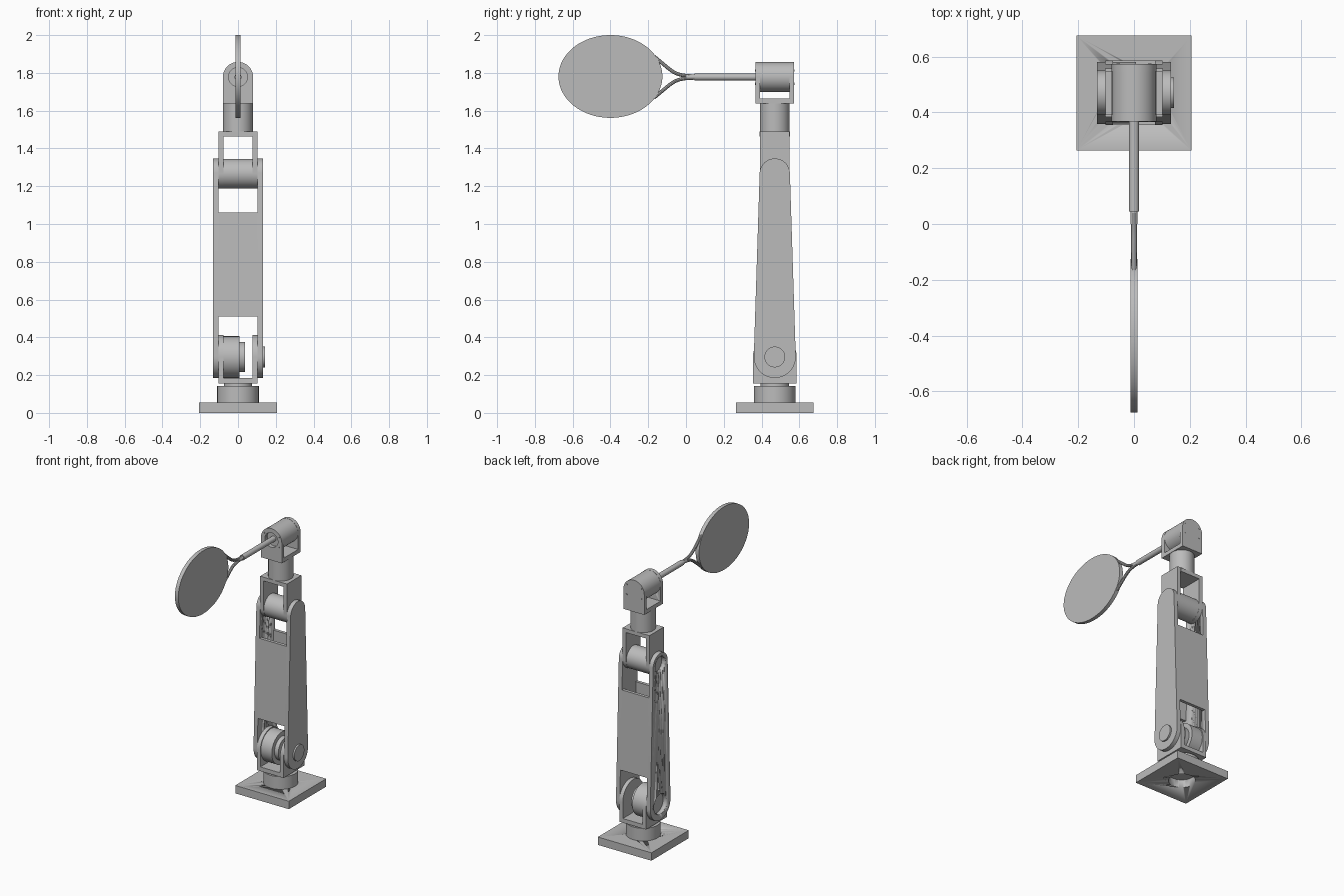
import bpy, bmesh, math
from mathutils import Vector

if "Cube" in bpy.data.objects:
    bpy.data.objects.remove(bpy.data.objects["Cube"])

grey = bpy.data.materials.new("plain grey")
grey.use_nodes = True
GREY = (0.50, 0.50, 0.50, 1)
grey.diffuse_color = GREY
grey.node_tree.nodes["Principled BSDF"].inputs["Base Color"].default_value = GREY

CY = 0.47                                   # y of the column axis
SHOULDER, ELBOW, WRIST = 0.296, 1.267, 1.778  # joint heights


def finish(ob):
    ob.data.materials.append(grey)
    bpy.ops.object.select_all(action='DESELECT')
    ob.select_set(True)
    bpy.context.view_layer.objects.active = ob
    bpy.ops.object.shade_smooth_by_angle(angle=math.radians(30))
    return ob


def prism(name, profile, axis, a, b):
    """Extrude a 2D profile from a to b along an axis; profile is (y,z), (x,z) or (x,y)."""
    place = {'X': lambda u, v, t: (t, u, v),
             'Y': lambda u, v, t: (u, t, v),
             'Z': lambda u, v, t: (u, v, t)}[axis]
    bm = bmesh.new()
    face = bm.faces.new([bm.verts.new(place(u, v, a)) for u, v in profile])
    out = bmesh.ops.extrude_face_region(bm, geom=[face])
    moved = [g for g in out['geom'] if isinstance(g, bmesh.types.BMVert)]
    bmesh.ops.translate(bm, verts=moved, vec=Vector(place(0, 0, b - a)))
    bmesh.ops.recalc_face_normals(bm, faces=bm.faces)
    mesh = bpy.data.meshes.new(name)
    bm.to_mesh(mesh)
    bm.free()
    ob = bpy.data.objects.new(name, mesh)
    bpy.context.collection.objects.link(ob)
    return finish(ob)


def arc(u, v, r, start, end, n=32):
    return [(u + r * math.cos(start + (end - start) * i / n),
             v + r * math.sin(start + (end - start) * i / n)) for i in range(n + 1)]


def disc(u, v, r, n=64, rv=None):
    return [(u + r * math.cos(2 * math.pi * i / n),
             v + (rv or r) * math.sin(2 * math.pi * i / n)) for i in range(n)]


def rect(u0, u1, v0, v1):
    return [(u0, v0), (u1, v0), (u1, v1), (u0, v1)]


def cheek(u, v, r, flat):
    """Plate outline: round at (u, v), square at height flat above or below."""
    if flat < v:
        return arc(u, v, r, 0, math.pi) + [(u - r, flat), (u + r, flat)]
    return arc(u, v, r, math.pi, 2 * math.pi) + [(u + r, flat), (u - r, flat)]


def bore(ob, profile, axis, a, b):
    cutter = prism("cutter", profile, axis, a, b)
    cutter.hide_render = True
    bpy.context.view_layer.objects.active = ob
    mod = ob.modifiers.new("bore", 'BOOLEAN')
    mod.operation, mod.object, mod.solver = 'DIFFERENCE', cutter, 'EXACT'
    bpy.ops.object.modifier_move_to_index(modifier=mod.name, index=0)
    bpy.ops.object.modifier_apply(modifier=mod.name)
    bpy.data.objects.remove(cutter)


# Base plate with a round hole underneath, collar and turntable
base = prism("base_plate", rect(-0.206, 0.206, 0.264, 0.675), 'Z', 0, 0.055)
bore(base, disc(0, CY, 0.085), 'Z', -0.02, 0.08)
prism("base_collar", disc(0, CY, 0.11), 'Z', 0.055, 0.143)
prism("turntable", disc(0, CY, 0.075), 'Z', 0.143, 0.156)

# Shoulder fork and its motor
prism("shoulder_fork_floor", rect(-0.076, 0.076, CY - 0.116, CY + 0.116), 'Z', 0.155, 0.184)
for side, s in (("left", 1), ("right", -1)):
    prism(f"shoulder_fork_{side}", cheek(CY, SHOULDER, 0.116, 0.155), 'X', s * 0.076, s * 0.103)
prism("shoulder_motor", disc(CY, SHOULDER, 0.11), 'X', -0.076, 0.008)
prism("shoulder_motor_flange", disc(CY, SHOULDER, 0.08), 'X', 0.008, 0.037)
prism("shoulder_cap", disc(CY, SHOULDER, 0.055), 'X', 0.132, 0.143)

# Arm side plates: tapered with round ends
R1, R2 = 0.111, 0.08
tilt = math.asin((R1 - R2) / (ELBOW - SHOULDER))
outline = (arc(CY, ELBOW, R2, tilt, math.pi - tilt) +
           arc(CY, SHOULDER, R1, math.pi - tilt, 2 * math.pi + tilt))
plates = {side: prism(f"arm_plate_{side}", outline, 'X', s * 0.103, s * 0.132)
          for side, s in (("left", 1), ("right", -1))}
bore(plates["right"], disc(CY, SHOULDER, 0.07), 'X', -0.15, -0.09)
bore(plates["right"], disc(CY, ELBOW, 0.055), 'X', -0.15, -0.09)

# Arm front and back walls joining the plates
half = [R1 / math.cos(tilt) - (z - SHOULDER) * math.tan(tilt) for z in (0.51, 1.06)]
for name, s in (("front", -1), ("back", 1)):
    wall = [(CY + s * half[0], 0.51), (CY + s * half[1], 1.06),
            (CY + s * (half[1] - 0.022), 1.06), (CY + s * (half[0] - 0.022), 0.51)]
    prism(f"arm_wall_{name}", wall, 'X', -0.104, 0.104)

# Elbow drum and fork
prism("elbow_drum", disc(CY, ELBOW, 0.078), 'X', -0.076, 0.076)
prism("elbow_fork_top", rect(-0.076, 0.076, CY - 0.08, CY + 0.08), 'Z', 1.464, 1.49)
for side, s in (("left", 1), ("right", -1)):
    prism(f"elbow_fork_{side}", cheek(CY, ELBOW, 0.079, 1.49), 'X', s * 0.076, s * 0.103)

# Wrist column, bracket and drum
prism("wrist_column", disc(0, CY, 0.079), 'Z', 1.49, 1.637)
prism("wrist_bracket_floor", rect(-0.08, 0.08, CY - 0.077, CY + 0.077), 'Z', 1.637, 1.665)
prism("wrist_drum", disc(0, WRIST, 0.079), 'Y', CY - 0.077, CY + 0.077)
for name, s in (("front", -1), ("back", 1)):
    plate = prism(f"wrist_bracket_{name}", cheek(0, WRIST, 0.08, 1.637), 'Y',
                  CY + s * 0.077, CY + s * 0.103)
    if name == "front":
        bore(plate, disc(0, WRIST, 0.05), 'Y', CY - 0.12, CY - 0.07)
    for i in range(4):
        a = math.radians(32 + (0, 116, 180, 296)[i])
        prism(f"wrist_bolt_{name}_{i + 1}",
              disc(0.066 * math.cos(a), WRIST + 0.066 * math.sin(a), 0.006, 12), 'Y',
              CY + s * 0.102, CY + s * 0.105)

# Racket: handle, throat and head
prism("handle", disc(0, WRIST, 0.0185, 32), 'Y', 0.044, CY - 0.076)
prism("throat_stem", disc(0, WRIST, 0.013, 24), 'Y', 0.0, 0.05)
prism("racket_head", disc(-0.40, WRIST + 0.003, 0.275, 96, 0.219), 'X', -0.013, 0.013)
for name, s in (("upper", 1), ("lower", -1)):
    curve = bpy.data.curves.new(f"throat_{name}", 'CURVE')
    curve.dimensions = '3D'
    curve.bevel_depth, curve.bevel_resolution, curve.use_fill_caps = 0.01, 3, True
    spline = curve.splines.new('NURBS')
    path = [(0.04, 0.005), (-0.02, 0.006), (-0.07, 0.022), (-0.115, 0.065), (-0.17, 0.11)]
    spline.points.add(len(path) - 1)
    for point, (y, dz) in zip(spline.points, path):
        point.co = (0, y, WRIST + s * dz, 1)
    spline.use_endpoint_u, spline.order_u = True, 4
    prong = bpy.data.objects.new(f"throat_{name}", curve)
    bpy.context.collection.objects.link(prong)
    bpy.ops.object.select_all(action='DESELECT')
    prong.select_set(True)
    bpy.context.view_layer.objects.active = prong
    bpy.ops.object.convert(target='MESH')
    finish(bpy.context.view_layer.objects.active)
